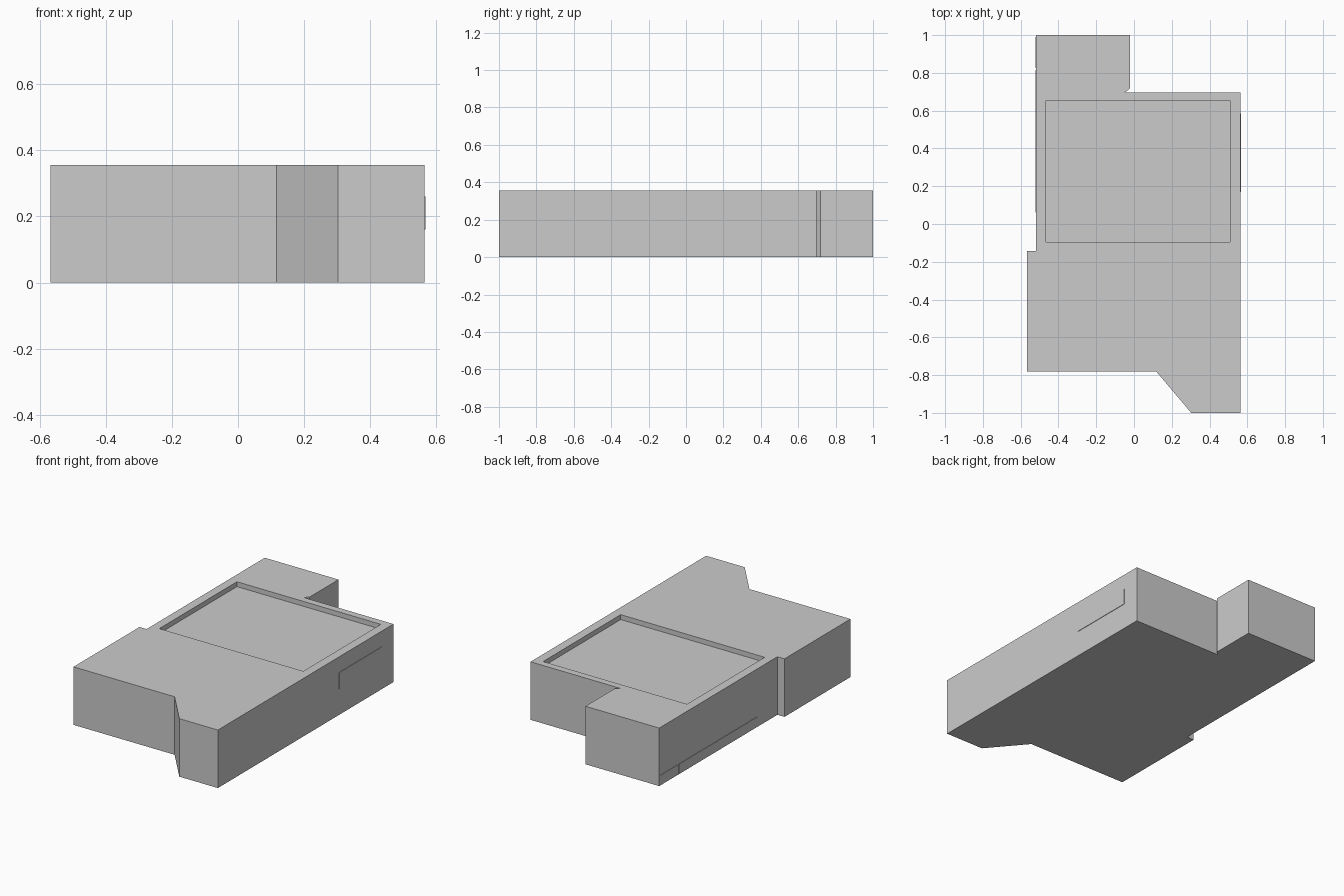
import bpy, bmesh

if "Cube" in bpy.data.objects:
    bpy.data.objects.remove(bpy.data.objects["Cube"])

HEIGHT = 0.355


def make_object(name, bm):
    bmesh.ops.recalc_face_normals(bm, faces=bm.faces)
    mesh = bpy.data.meshes.new(name)
    bm.to_mesh(mesh)
    bm.free()
    obj = bpy.data.objects.new(name, mesh)
    bpy.context.collection.objects.link(obj)
    return obj


def prism(name, outline, z0, z1):
    bm = bmesh.new()
    face = bm.faces.new([bm.verts.new((x, y, z0)) for x, y in outline])
    ext = bmesh.ops.extrude_face_region(bm, geom=[face])
    top = [g for g in ext["geom"] if isinstance(g, bmesh.types.BMVert)]
    bmesh.ops.translate(bm, verts=top, vec=(0, 0, z1 - z0))
    return make_object(name, bm)


def box(name, x0, x1, y0, y1, z0, z1):
    return prism(name, [(x0, y0), (x1, y0), (x1, y1), (x0, y1)], z0, z1)


# Main block with stepped and chamfered plan
outline = [
    (-0.519, 1.0), (-0.519, -0.142), (-0.567, -0.142), (-0.567, -0.78),
    (0.117, -0.78), (0.303, -1.0), (0.564, -1.0), (0.564, 0.697),
    (-0.047, 0.697), (-0.02, 0.718), (-0.02, 1.0),
]
body = prism("building_block", outline, 0, HEIGHT)

# Shallow rectangular roof recess
cutter = box("roof_recess_cutter", -0.465, 0.509, -0.096, 0.654,
             HEIGHT - 0.03, HEIGHT + 0.1)
cutter.hide_render = True
cutter.display_type = 'WIRE'
mod = body.modifiers.new("roof_recess", 'BOOLEAN')
mod.operation = 'DIFFERENCE'
mod.solver = 'EXACT'
mod.object = cutter

# Thin panel on the right wall
box("right_wall_panel", 0.555, 0.567, 0.17, 0.585, 0.16, 0.26)

# Low thin panels on the left wall
for i, (y0, y1) in enumerate([(0.06, 0.815), (0.825, 0.99)]):
    box(f"left_wall_panel_{i + 1}", -0.522, -0.51, y0, y1, 0.005, 0.063)
